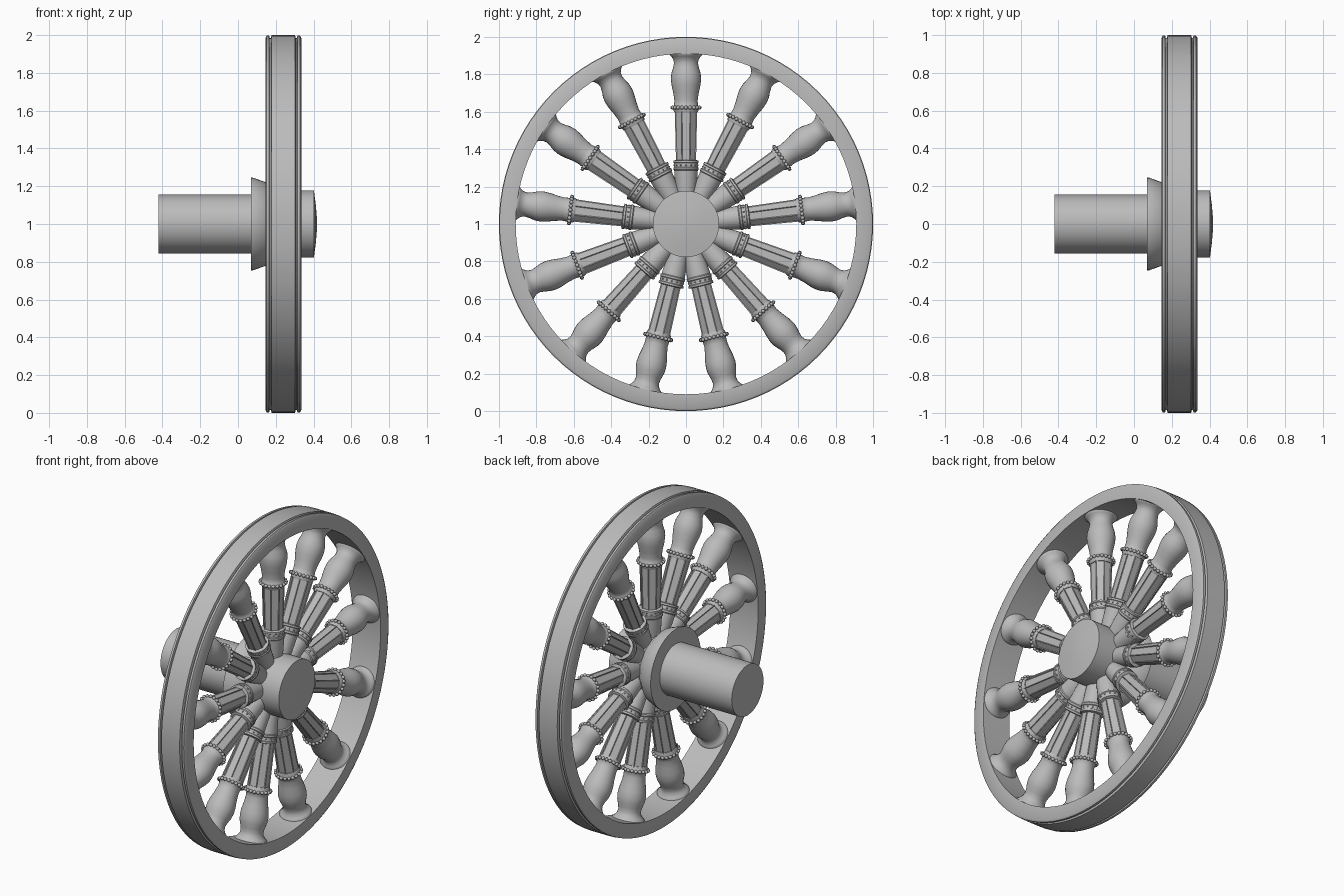
import bpy, bmesh, math
from mathutils import Matrix, Vector

if "Cube" in bpy.data.objects:
    bpy.data.objects.remove(bpy.data.objects["Cube"], do_unlink=True)

GREY = (0.5, 0.5, 0.5, 1)
mat = bpy.data.materials.new("plain_grey")
mat.use_nodes = True
mat.diffuse_color = GREY
mat.node_tree.nodes["Principled BSDF"].inputs["Base Color"].default_value = GREY

SPOKES = 13
SPOKE_X = 0.24
WHEEL = Matrix.Translation((0, 0, 1)) @ Matrix.Rotation(math.pi / 2, 4, 'Y')


def lathe(bm, profile, sides, closed=False, phase=0.0):
    """Turn (height, radius) points around local z; returns the side faces."""
    rings = []
    for h, r in profile:
        ring = []
        for i in range(sides):
            a = 2 * math.pi * i / sides + phase
            ring.append(bm.verts.new((r * math.cos(a), r * math.sin(a), h)))
        rings.append(ring)
    pairs = list(zip(rings, rings[1:]))
    if closed:
        pairs.append((rings[-1], rings[0]))
    faces = []
    for low, high in pairs:
        for i in range(sides):
            j = (i + 1) % sides
            faces.append(bm.faces.new((low[i], low[j], high[j], high[i])))
    if not closed:
        bm.faces.new(rings[0][::-1])
        bm.faces.new(rings[-1])
    return faces


def finish(bm, name, matrix, angle=35):
    bmesh.ops.recalc_face_normals(bm, faces=bm.faces)
    mesh = bpy.data.meshes.new(name)
    bm.to_mesh(mesh)
    bm.free()
    mesh.materials.append(mat)
    ob = bpy.data.objects.new(name, mesh)
    bpy.context.collection.objects.link(ob)
    ob.matrix_world = matrix
    bpy.ops.object.select_all(action='DESELECT')
    ob.select_set(True)
    bpy.context.view_layer.objects.active = ob
    bpy.ops.object.shade_smooth_by_angle(angle=math.radians(angle))
    return ob


def turned(name, profile, sides, closed=False):
    bm = bmesh.new()
    lathe(bm, profile, sides, closed)
    return finish(bm, name, WHEEL)


def bead_ring(bm, height, radius, count, size):
    for i in range(count):
        a = 2 * math.pi * i / count
        spot = Vector((radius * math.cos(a), radius * math.sin(a), height))
        bmesh.ops.create_icosphere(bm, subdivisions=1, radius=size,
                                   matrix=Matrix.Translation(spot))


# Rim with two grooves around the tread
half_rim = [(0.095, 0.91), (0.095, 0.985), (0.088, 0.997), (0.075, 0.997),
            (0.072, 0.985), (0.066, 0.985), (0.062, 1.0)]
rim = [(SPOKE_X + x, r) for x, r in half_rim]
rim += [(SPOKE_X - x, r) for x, r in reversed(half_rim)]
turned("rim", rim, 96, closed=True)

# Axle, flange and hub
turned("axle", [(-0.42, 0.155), (0.2, 0.155)], 32)
turned("flange", [(0.07, 0.245), (0.08, 0.245), (0.15, 0.22), (0.2, 0.17)], 48)
turned("hub_cap", [(0.19, 0.177), (0.402, 0.177), (0.412, 0.1),
                   (0.418, 0.03)], 48)

# Spoke parts, built along local z from the wheel centre
bulb = [(0.595, 0.061), (0.605, 0.066), (0.612, 0.066), (0.618, 0.07),
        (0.626, 0.07), (0.632, 0.064), (0.66, 0.062), (0.7, 0.068),
        (0.74, 0.077), (0.775, 0.081), (0.805, 0.078), (0.835, 0.069),
        (0.86, 0.064), (0.88, 0.068), (0.897, 0.08), (0.908, 0.092),
        (0.916, 0.092)]
root = [(0.1, 0.045), (0.2, 0.057), (0.285, 0.063), (0.29, 0.068),
        (0.3, 0.068), (0.304, 0.064), (0.325, 0.064), (0.328, 0.068),
        (0.338, 0.068), (0.342, 0.056)]

bulb_bm = bmesh.new()
lathe(bulb_bm, bulb, 28)
root_bm = bmesh.new()
lathe(root_bm, root, 28)
shaft_bm = bmesh.new()
panels = lathe(shaft_bm, [(0.335, 0.058), (0.6, 0.065)], 8, phase=math.pi / 8)
bmesh.ops.recalc_face_normals(shaft_bm, faces=shaft_bm.faces)
bmesh.ops.inset_individual(shaft_bm, faces=panels, thickness=0.006, depth=-0.004)
beads_bm = bmesh.new()
bead_ring(beads_bm, 0.622, 0.072, 20, 0.0115)
bead_ring(beads_bm, 0.314, 0.064, 14, 0.005)

# Copy the finished parts around the wheel
hub = Matrix.Translation((SPOKE_X, 0, 1))
parts = [("spoke_bulb", bulb_bm, 50), ("spoke_root", root_bm, 35),
         ("spoke_shaft", shaft_bm, 20), ("spoke_beads", beads_bm, 60)]
for name, bm, angle in parts:
    first = finish(bm, name, hub, angle)
    for i in range(1, SPOKES):
        ob = first.copy()
        ob.name = f"{name}_{i}"
        bpy.context.collection.objects.link(ob)
        ob.matrix_world = hub @ Matrix.Rotation(2 * math.pi * i / SPOKES, 4, 'X')
